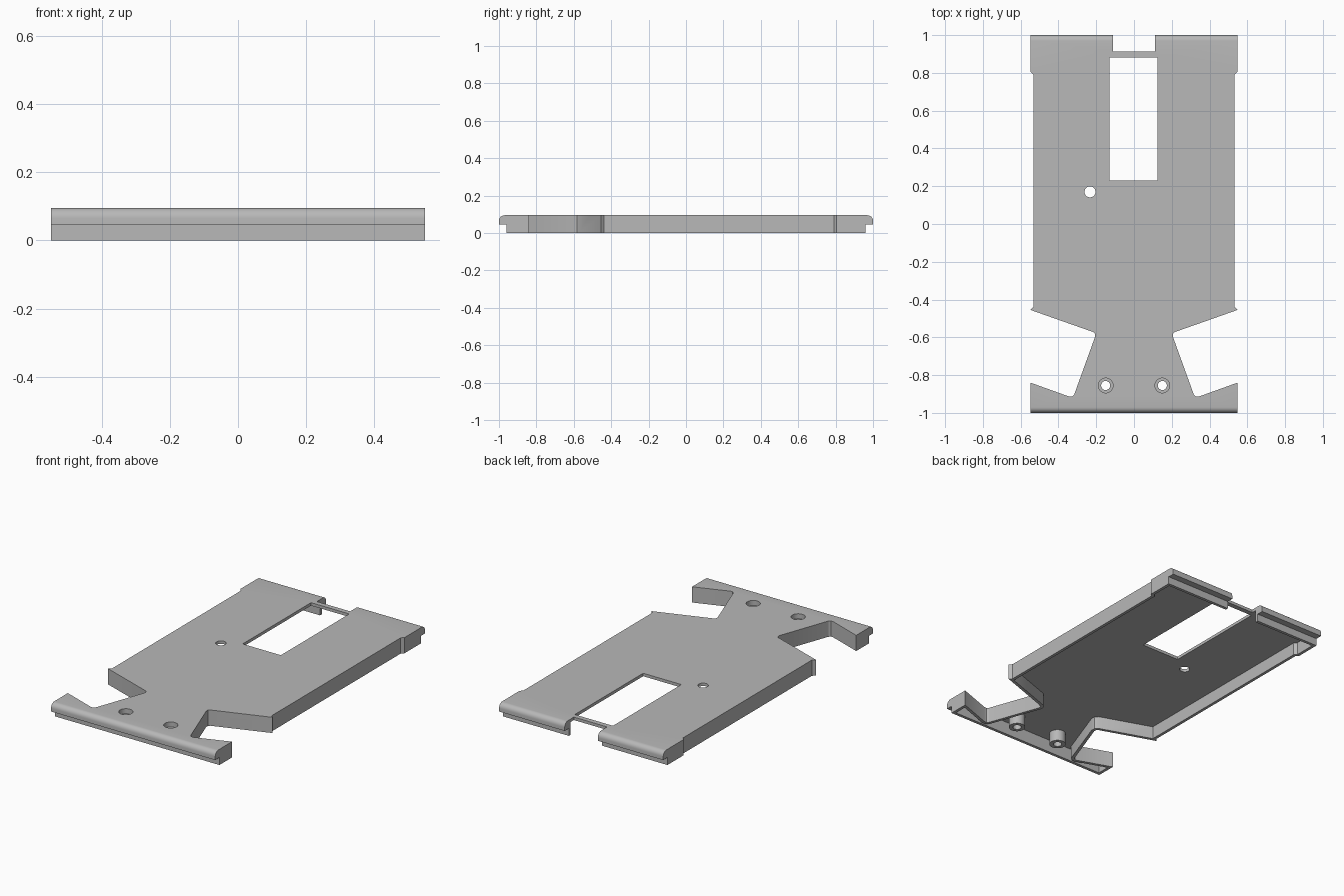
import bpy, bmesh, math
from mathutils import Vector, Matrix

old = bpy.data.objects.get("Cube")
if old:
    bpy.data.objects.remove(old, do_unlink=True)

HEIGHT, PLATE, WALL = 0.095, 0.018, 0.018

grey = bpy.data.materials.new("plain grey")
grey.use_nodes = True
colour = (0.48, 0.48, 0.48, 1)
grey.diffuse_color = colour
grey.node_tree.nodes["Principled BSDF"].inputs["Base Color"].default_value = colour


def prism(name, points, start, end, axis="z"):
    """Extrude a closed outline along z, or a (y, z) profile along x."""
    bm = bmesh.new()
    if axis == "z":
        verts = [bm.verts.new((a, b, start)) for a, b in points]
        step = Vector((0, 0, end - start))
    else:
        verts = [bm.verts.new((start, a, b)) for a, b in points]
        step = Vector((end - start, 0, 0))
    face = bm.faces.new(verts)
    ext = bmesh.ops.extrude_face_region(bm, geom=[face], use_keep_orig=True)
    moved = [g for g in ext["geom"] if isinstance(g, bmesh.types.BMVert)]
    bmesh.ops.translate(bm, verts=moved, vec=step)
    bmesh.ops.recalc_face_normals(bm, faces=bm.faces)
    mesh = bpy.data.meshes.new(name)
    bm.to_mesh(mesh)
    bm.free()
    mesh.materials.append(grey)
    obj = bpy.data.objects.new(name, mesh)
    bpy.context.collection.objects.link(obj)
    return obj


def circle(x, y, r, n=32):
    return [(x + r * math.cos(math.tau * i / n), y + r * math.sin(math.tau * i / n))
            for i in range(n)]


def box(x0, x1, y0, y1):
    return [(x0, y0), (x1, y0), (x1, y1), (x0, y1)]


def combine(target, tool, operation):
    """Apply a boolean and discard the tool."""
    mod = target.modifiers.new("shape", "BOOLEAN")
    mod.operation, mod.solver, mod.object = operation, "EXACT", tool
    bpy.context.view_layer.objects.active = target
    bpy.ops.object.modifier_apply(modifier=mod.name)
    bpy.data.objects.remove(tool, do_unlink=True)


def inset(points, d):
    """Move each edge of a counter-clockwise outline inwards by d."""
    result = []
    for i, p in enumerate(points):
        p = Vector(p)
        a = (p - Vector(points[i - 1])).normalized()
        b = (Vector(points[(i + 1) % len(points)]) - p).normalized()
        na, nb = Vector((-a.y, a.x)), Vector((-b.y, b.x))
        result.append(p + (na + nb) * d / (1 + na.dot(nb)))
    return result


# Half outline from front to back, mirrored to the other side
half = [(0.548, -1), (0.548, -0.84), (0.342, -0.914), (0.329, -0.914), (0.317, -0.904),
        (0.206, -0.597), (0.206, -0.582), (0.216, -0.572), (0.548, -0.455),
        (0.533, -0.438), (0.533, 0.79), (0.548, 0.805), (0.548, 1)]
outline = half + [(-x, y) for x, y in reversed(half)]
shell = prism("tray_shell", outline, 0, HEIGHT)

# Stepped and rounded lips at both ends
radius = 0.03
end = [(0.96, 0), (0.96, 0.045), (1, 0.045)]
for i in range(7):
    t = math.pi / 2 * i / 6
    end.append((1 - radius + radius * math.cos(t), HEIGHT - radius + radius * math.sin(t)))
profile = end + [(-y, z) for y, z in reversed(end)]
combine(shell, prism("lip_profile", profile, -0.7, 0.7, "x"), "INTERSECT")

# Hollow underside
limit = 0.96 - WALL
hollow = [(p.x, max(-limit, min(limit, p.y))) for p in inset(outline, WALL)]
combine(shell, prism("hollow", hollow, -0.1, HEIGHT - PLATE), "DIFFERENCE")

# Window, rear slot and small round hole
for name, points in (("window", box(-0.13, 0.125, 0.23, 0.882)),
                     ("rear_slot", box(-0.112, 0.11, 0.912, 1.1)),
                     ("round_hole", circle(-0.233, 0.17, 0.029))):
    combine(shell, prism(name, points, -0.1, 0.2), "DIFFERENCE")

# Screw posts with a recess above and a bore through
for x in (-0.15, 0.15):
    y = -0.855
    combine(shell, prism("screw_post", circle(x, y, 0.046), 0.008, HEIGHT - 0.005), "UNION")
    combine(shell, prism("recess", circle(x, y, 0.039), HEIGHT - 0.03, 0.2), "DIFFERENCE")
    combine(shell, prism("bore", circle(x, y, 0.024), -0.1, 0.2), "DIFFERENCE")

bpy.ops.object.select_all(action="DESELECT")
shell.select_set(True)
bpy.context.view_layer.objects.active = shell
bpy.ops.object.shade_smooth_by_angle(angle=math.radians(30))
